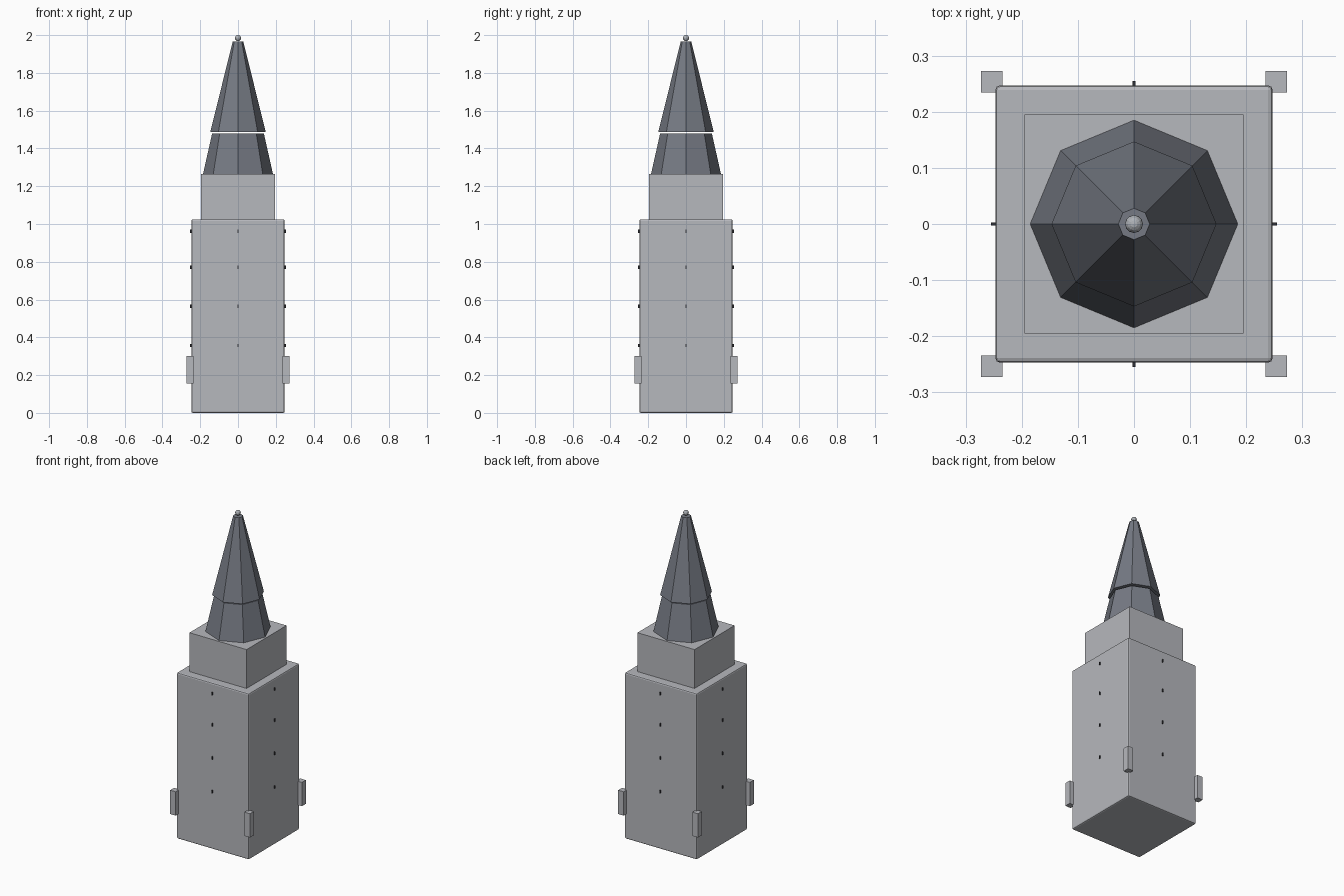
import bpy
import math

if "Cube" in bpy.data.objects:
    bpy.data.objects.remove(bpy.data.objects["Cube"])


def material(name, rgb):
    m = bpy.data.materials.new(name)
    m.diffuse_color = (*rgb, 1)
    m.use_nodes = True
    m.node_tree.nodes["Principled BSDF"].inputs["Base Color"].default_value = m.diffuse_color
    return m


STONE = material("pale grey stone", (0.47, 0.48, 0.51))
SLATE = material("blue grey slate", (0.18, 0.195, 0.23))
DARK = material("dark slit", (0.03, 0.03, 0.035))
METAL = material("finial grey", (0.42, 0.44, 0.47))


def finish(name, mat):
    o = bpy.context.object
    o.name = name
    o.data.materials.append(mat)
    return o


def box(name, center, size, mat):
    bpy.ops.mesh.primitive_cube_add(size=1, location=center)
    o = finish(name, mat)
    o.scale = size
    bpy.ops.object.transform_apply(location=False, rotation=False, scale=True)
    return o


def spire(name, r1, r2, z1, z2):
    # eight-sided tapered roof section with corners on the axes
    bpy.ops.mesh.primitive_cone_add(vertices=8, radius1=r1, radius2=r2,
                                    depth=z2 - z1, location=(0, 0, (z1 + z2) / 2))
    return finish(name, SLATE)


# Main shaft with softened edges
shaft = box("tower_shaft", (0, 0, 0.5125), (0.494, 0.494, 1.025), STONE)
bevel = shaft.modifiers.new("soft_edges", "BEVEL")
bevel.width = 0.008
bevel.segments = 2

# Upper storey
box("upper_storey", (0, 0, 1.144), (0.39, 0.39, 0.242), STONE)

# Two-stage spire with a narrow gap between the stages
spire("lower_spire", 0.185, 0.137, 1.265, 1.479)
spire("upper_spire", 0.147, 0.028, 1.487, 1.965)

# Finial ball
bpy.ops.mesh.primitive_uv_sphere_add(segments=12, ring_count=8, radius=0.016,
                                     location=(0, 0, 1.984))
finish("finial", METAL)

# Corner blocks
for sx in (-1, 1):
    for sy in (-1, 1):
        box("corner_block", (sx * 0.2535, sy * 0.2535, 0.228),
            (0.038, 0.038, 0.147), STONE)

# Window slits up the middle of each side
for side in range(4):
    a = side * math.pi / 2
    for z in (0.357, 0.565, 0.77, 0.962):
        slit = box("window_slit", (0.25 * math.cos(a), 0.25 * math.sin(a), z),
                   (0.009, 0.005, 0.018), DARK)
        slit.rotation_euler.z = a
